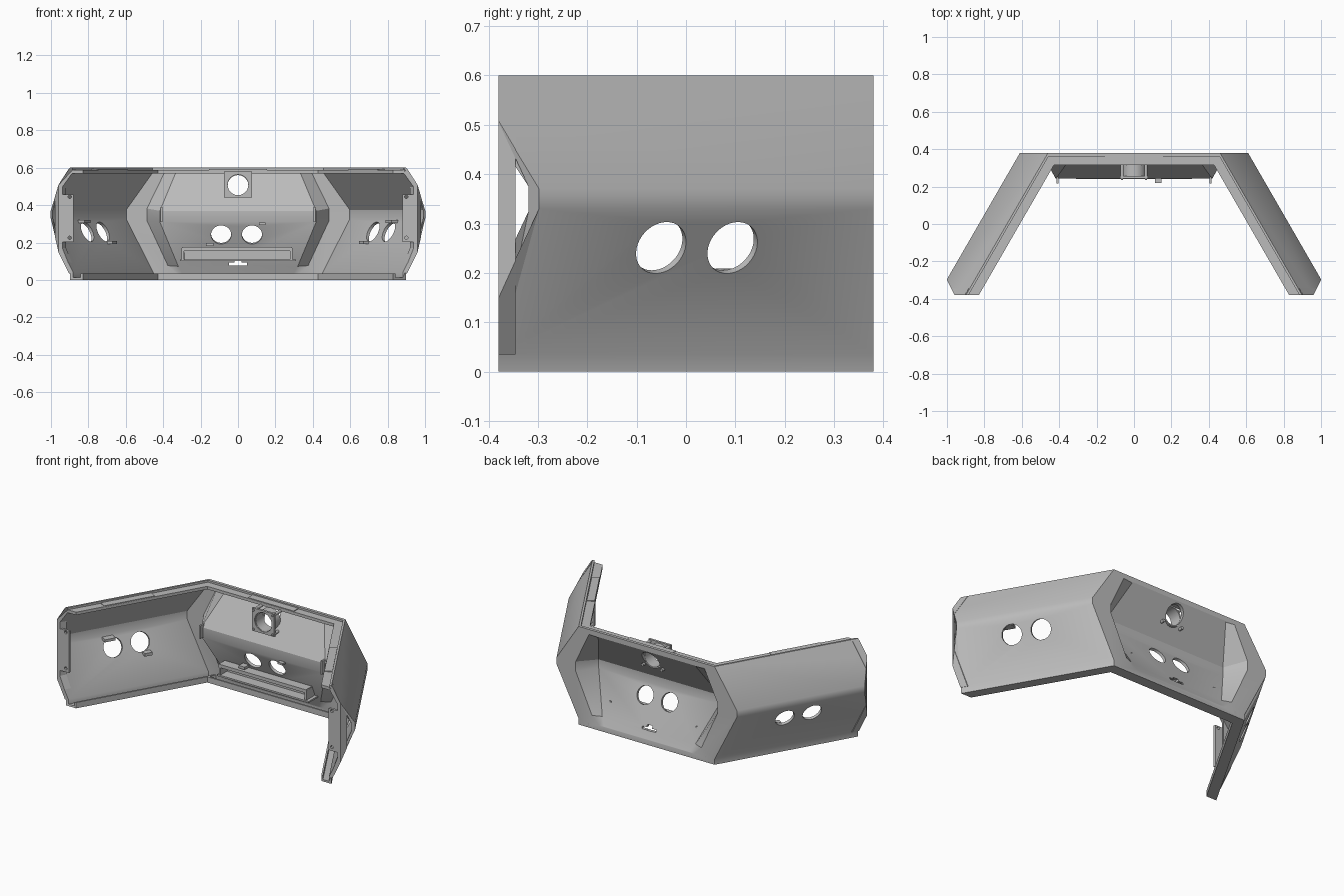
import bpy, bmesh, math
from mathutils import Vector, Matrix

if "Cube" in bpy.data.objects:
    bpy.data.objects.remove(bpy.data.objects["Cube"])

grey = bpy.data.materials.new("plain_grey")
grey.use_nodes = True
grey.diffuse_color = (0.5, 0.5, 0.5, 1)
grey.node_tree.nodes["Principled BSDF"].inputs["Base Color"].default_value = (0.5, 0.5, 0.5, 1)

TAN, COS = math.tan(math.radians(30)), math.cos(math.radians(30))
BACK, FRONT = 0.38, -0.38


def finish(name, bm, fix=True):
    if fix:
        bmesh.ops.recalc_face_normals(bm, faces=bm.faces)
    me = bpy.data.meshes.new(name)
    bm.to_mesh(me)
    bm.free()
    me.materials.append(grey)
    ob = bpy.data.objects.new(name, me)
    bpy.context.collection.objects.link(ob)
    return ob


def prism(bm, start, end):
    """Closed solid between two matching outlines."""
    a = [bm.verts.new(p) for p in start]
    b = [bm.verts.new(p) for p in end]
    n = len(a)
    bm.faces.new(a)
    bm.faces.new(b[::-1])
    for i in range(n):
        bm.faces.new((a[i], a[(i + 1) % n], b[(i + 1) % n], b[i]))


def box(name, centre, size, rot=Matrix()):
    bm = bmesh.new()
    m = Matrix.Translation(centre) @ rot @ Matrix.Diagonal((*size, 1))
    bmesh.ops.create_cube(bm, size=1, matrix=m)
    return finish(name, bm)


def rod(name, centre, axis, radius, depth):
    bm = bmesh.new()
    m = Matrix.Translation(centre) @ Vector(axis).to_track_quat('Z', 'Y').to_matrix().to_4x4()
    bmesh.ops.create_cone(bm, cap_ends=True, segments=40, radius1=radius,
                          radius2=radius, depth=depth, matrix=m)
    return finish(name, bm)


def activate(ob):
    bpy.ops.object.select_all(action='DESELECT')
    ob.select_set(True)
    bpy.context.view_layer.objects.active = ob


def cut(ob, cutters):
    activate(ob)
    for c in cutters:
        mod = ob.modifiers.new("cut", 'BOOLEAN')
        mod.object = c
        mod.solver = 'EXACT'
        bpy.ops.object.modifier_apply(modifier=mod.name)
        bpy.data.objects.remove(c)


def smooth(ob):
    activate(ob)
    bpy.ops.object.shade_smooth_by_angle(angle=math.radians(30))


def wing_point(side, d, z, y):
    """Point at depth d inside the outermost wing plane."""
    return Vector((side * (0.61 + (BACK - y) * TAN - d / COS), y, z))


def wing_solid(name, side, profile, y0, y1):
    bm = bmesh.new()
    prism(bm, [wing_point(side, d, z, y0) for d, z in profile],
          [wing_point(side, d, z, y1) for d, z in profile])
    # Bevelled front corner
    bmesh.ops.bisect_plane(bm, geom=bm.verts[:] + bm.edges[:] + bm.faces[:],
                           plane_co=(side, -0.3, 0), plane_no=(side * 0.894, -0.447, 0),
                           clear_outer=True)
    bmesh.ops.holes_fill(bm, edges=[e for e in bm.edges if e.is_boundary])
    return finish(name, bm)


# Wing cross-sections: (depth inward, height)
shell = [(0.13, 0), (0.13, 0.035), (0, 0.33), (0, 0.37), (0.13, 0.6),
         (0.142, 0.6), (0.142, 0.588), (0.19, 0.588), (0.19, 0.57), (0.14, 0.57),
         (0.02, 0.375), (0.02, 0.325), (0.145, 0.04), (0.145, 0.012),
         (0.18, 0.012), (0.18, 0.035), (0.19, 0.035), (0.19, 0)]
rib = [(0.125, 0.035), (0, 0.33), (0, 0.37), (0.125, 0.595),
       (0.14, 0.575), (0.095, 0.5), (0.095, 0.17), (0.14, 0.04)]

for side, word in ((1, "left"), (-1, "right")):
    along = Vector((side * 0.5, -COS, 0))
    out = Vector((side * COS, 0.5, 0))
    corner = Vector((side * 0.61, BACK, 0))
    up = Vector((0, 0, 1))
    frame = Matrix((along, out, up)).transposed().to_4x4()

    def spot(t, d, z):
        return corner + along * t - out * d + up * z

    # Wing shell with two round openings
    wing = wing_solid(word + "_wing_shell", side, shell, BACK, FRONT)
    normal = out * 0.915 - up * 0.403
    cut(wing, [rod("cutter", spot(t, 0.033, 0.25), normal, 0.057, 0.15) for t in (0.31, 0.477)])
    smooth(wing)

    # End wall and bolted tab
    wing_solid(word + "_end_rib", side, rib, -0.345, FRONT)
    tab = box(word + "_end_tab", (side * 0.912, -0.372, 0.33), (0.066, 0.014, 0.255))
    cut(tab, [rod("cutter", (side * 0.9, -0.372, z), (0, 1, 0), 0.009, 0.1) for z in (0.225, 0.445)])

    # Clips beside the openings
    box(word + "_upper_clip", spot(0.5, 0.045, 0.312), (0.065, 0.04, 0.016), frame)
    box(word + "_lower_clip", spot(0.285, 0.09, 0.2), (0.045, 0.035, 0.018), frame)
    # Thin cover on the top ledge
    box(word + "_ledge_cover", spot(0.44, 0.166, 0.589), (0.31, 0.044, 0.006), frame)
    # Pin at the end of the centre ridge
    box(word + "_ridge_pin", (side * 0.41, 0.235, 0.35), (0.01, 0.035, 0.08))

# Back panel: flat surround around an inward pocket, one half outline each
surround = [(0.46, 0, 0.38), (0.46, 0.035, 0.38), (0.61, 0.33, 0.38), (0.61, 0.37, 0.38), (0.46, 0.6, 0.38)]
rim = [(0.32, 0.03, 0.38), (0.37, 0.08, 0.38), (0.48, 0.32, 0.38), (0.48, 0.38, 0.38), (0.39, 0.57, 0.38)]
floor = [(0.29, 0.032, 0.379), (0.315, 0.08, 0.359), (0.41, 0.315, 0.258), (0.41, 0.365, 0.258), (0.33, 0.565, 0.377)]
bm = bmesh.new()
loops = []
for half in (surround, rim, floor):
    pts = [(x, y, z) for x, z, y in half] + [(-x, y, z) for x, z, y in half[::-1]]
    loops.append([bm.verts.new(p) for p in pts])
for a, b in zip(loops, loops[1:]):
    for i in range(10):
        j = (i + 1) % 10
        bm.faces.new((a[i], a[j], b[j], b[i]))
f = loops[2]
for i in range(4):
    bm.faces.new((f[i], f[i + 1], f[8 - i], f[9 - i]))
bmesh.ops.recalc_face_normals(bm, faces=bm.faces)
bm.faces.ensure_lookup_table()
if bm.faces[0].normal.y < 0:
    bmesh.ops.reverse_faces(bm, faces=bm.faces)
panel = finish("back_panel", bm, fix=False)
activate(panel)
mod = panel.modifiers.new("thickness", 'SOLIDIFY')
mod.thickness, mod.offset = 0.018, -1
bpy.ops.object.modifier_apply(modifier=mod.name)
cut(panel, [rod("cutter", (x, 0.28, 0.245), (0, 0.92, 0.39), 0.054, 0.16) for x in (-0.09, 0.075)]
    + [rod("cutter", (0, 0.33, 0.505), (0, 1, 0), 0.055, 0.2),
       box("cutter", (0, 0.35, 0.085), (0.095, 0.2, 0.014)),
       box("cutter", (0, 0.35, 0.092), (0.035, 0.2, 0.03))])
smooth(panel)

# Flanges along the top and bottom of the back panel
top = [(0.38, 0.6), (0.368, 0.6), (0.368, 0.588), (0.315, 0.588), (0.315, 0.57), (0.38, 0.57)]
bottom = [(0.38, 0), (0.38, 0.012), (0.325, 0.012), (0.325, 0.035), (0.315, 0.035), (0.315, 0)]
for name, prof in (("top_flange", top), ("bottom_flange", bottom)):
    bm = bmesh.new()
    prism(bm, [(-0.43, y, z) for y, z in prof], [(0.43, y, z) for y, z in prof])
    finish(name, bm)
box("centre_ledge_cover", (0, 0.341, 0.589), (0.31, 0.048, 0.006))

# Round mount: bored square plate, sleeve and corner posts
plate = box("mount_plate", (0, 0.25, 0.51), (0.15, 0.014, 0.14))
cut(plate, [rod("cutter", (0, 0.25, 0.51), (0, 1, 0), 0.058, 0.1)])
sleeve = rod("mount_sleeve", (0, 0.285, 0.508), (0, 1, 0), 0.064, 0.07)
cut(sleeve, [rod("cutter", (0, 0.285, 0.508), (0, 1, 0), 0.055, 0.2)])
smooth(sleeve)
for x in (-0.064, 0.064):
    for z in (0.452, 0.568):
        rod("mount_post", (x, 0.29, z), (0, 1, 0), 0.009, 0.08)
        rod("mount_screw", (x, 0.24, z), (0, 1, 0), 0.006, 0.008)

# Cable channel below the ridge
box("channel_top_rail", (-0.005, 0.272, 0.165), (0.59, 0.06, 0.02))
box("channel_bottom_rail", (0, 0.285, 0.105), (0.62, 0.09, 0.01))
box("channel_back", (0, 0.31, 0.135), (0.57, 0.012, 0.06))
for x in (-0.295, 0.285):
    box("channel_end", (x, 0.285, 0.135), (0.012, 0.08, 0.07))

# Clips beside the centre openings
box("centre_lower_clip", (-0.15, 0.27, 0.19), (0.04, 0.04, 0.016))
box("centre_upper_clip", (0.13, 0.235, 0.3), (0.035, 0.03, 0.012))
